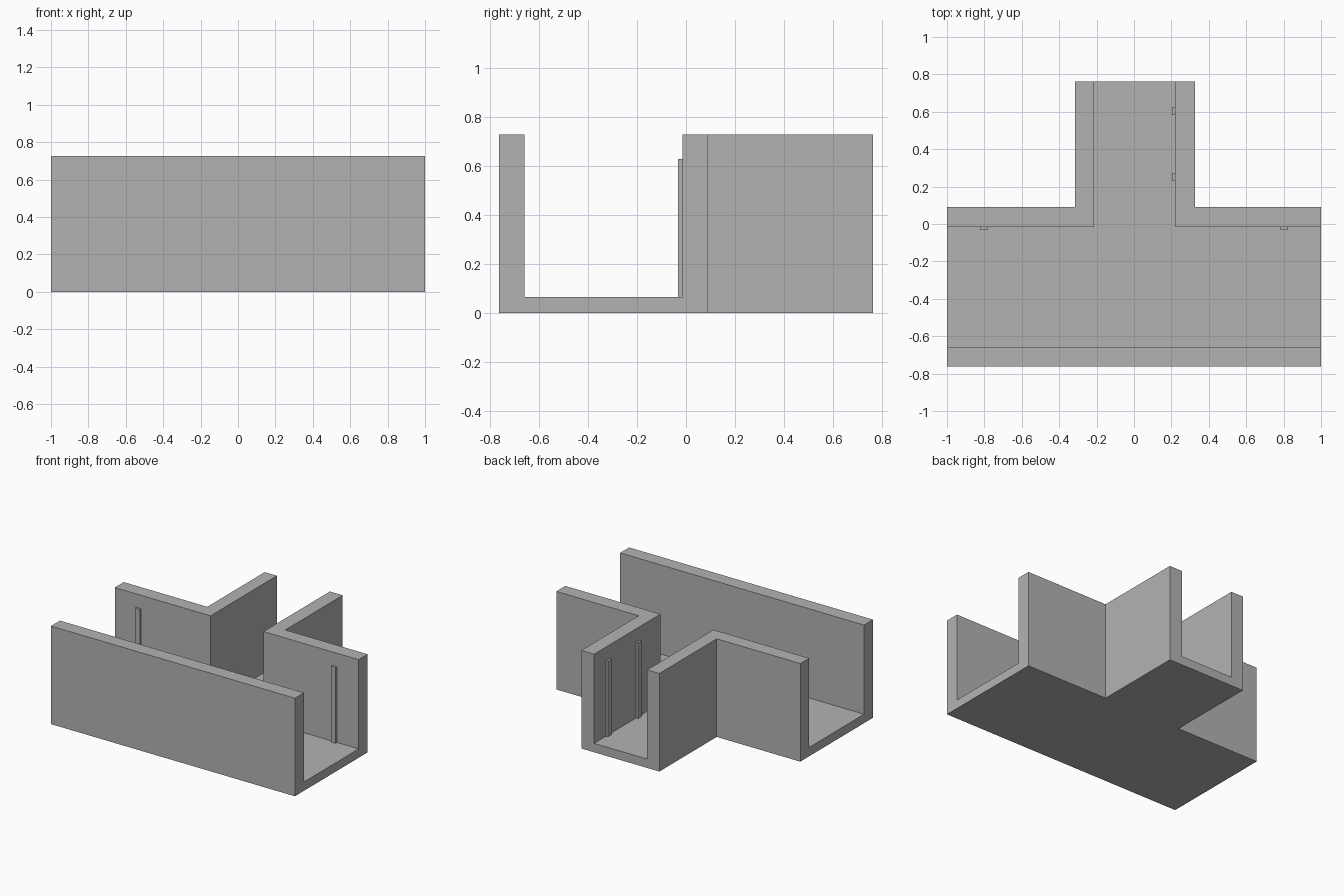
import bpy
import bmesh

HEIGHT, FLOOR = 0.727, 0.066
RIB_TOP, RIB_WIDTH, RIB_DEPTH = 0.628, 0.04, 0.017
BACK_WALL, STEM_WALL = -0.015, 0.22   # inner faces that carry the ribs

cube = bpy.data.objects.get("Cube")
if cube:
    bpy.data.objects.remove(cube, do_unlink=True)

grey = bpy.data.materials.new("plain grey")
grey.use_nodes = True
grey.diffuse_color = (0.45, 0.45, 0.45, 1)
grey.node_tree.nodes["Principled BSDF"].inputs["Base Color"].default_value = (0.45, 0.45, 0.45, 1)


def prism(name, outline, bottom, top):
    """Extrude a flat outline upwards into a solid."""
    bm = bmesh.new()
    face = bm.faces.new([bm.verts.new((x, y, bottom)) for x, y in outline])
    raised = bmesh.ops.extrude_face_region(bm, geom=[face])["geom"]
    verts = [v for v in raised if isinstance(v, bmesh.types.BMVert)]
    bmesh.ops.translate(bm, verts=verts, vec=(0, 0, top - bottom))
    bmesh.ops.recalc_face_normals(bm, faces=bm.faces)
    mesh = bpy.data.meshes.new(name)
    bm.to_mesh(mesh)
    bm.free()
    mesh.materials.append(grey)
    obj = bpy.data.objects.new(name, mesh)
    bpy.context.collection.objects.link(obj)
    return obj


def tee(half, front, shoulder, left, right, back):
    """Outline of a T: a bar across x with a stem running to the back."""
    return [(-half, front), (half, front), (half, shoulder), (right, shoulder),
            (right, back), (left, back), (left, shoulder), (-half, shoulder)]


def box(x0, x1, y0, y1):
    return [(x0, y0), (x1, y0), (x1, y1), (x0, y1)]


# T junction body, hollowed by a T channel open at its three ends and on top
body = prism("channel_body", tee(1, -0.762, 0.09, -0.315, 0.325, 0.762), 0, HEIGHT)
cutter = prism("channel_cutter", tee(1.1, -0.657, BACK_WALL, -0.215, STEM_WALL, 0.9), FLOOR, 1)
cutter.hide_render = True
cut = body.modifiers.new("channel", "BOOLEAN")
cut.operation = "DIFFERENCE"
cut.solver = "EXACT"
cut.object = cutter
bpy.context.view_layer.objects.active = body
bpy.ops.object.modifier_apply(modifier=cut.name)
bpy.data.objects.remove(cutter, do_unlink=True)

# Slim upright ribs on the back walls of the crossbar
w = RIB_WIDTH / 2
for name, x in (("right", -0.803), ("left", 0.803)):
    prism(f"{name}_bar_rib", box(x - w, x + w, BACK_WALL - RIB_DEPTH, BACK_WALL), FLOOR, RIB_TOP)

# Two more ribs inside the stem
for name, y in (("inner", 0.253), ("outer", 0.604)):
    prism(f"{name}_stem_rib", box(STEM_WALL - RIB_DEPTH, STEM_WALL, y - w, y + w), FLOOR, RIB_TOP)
